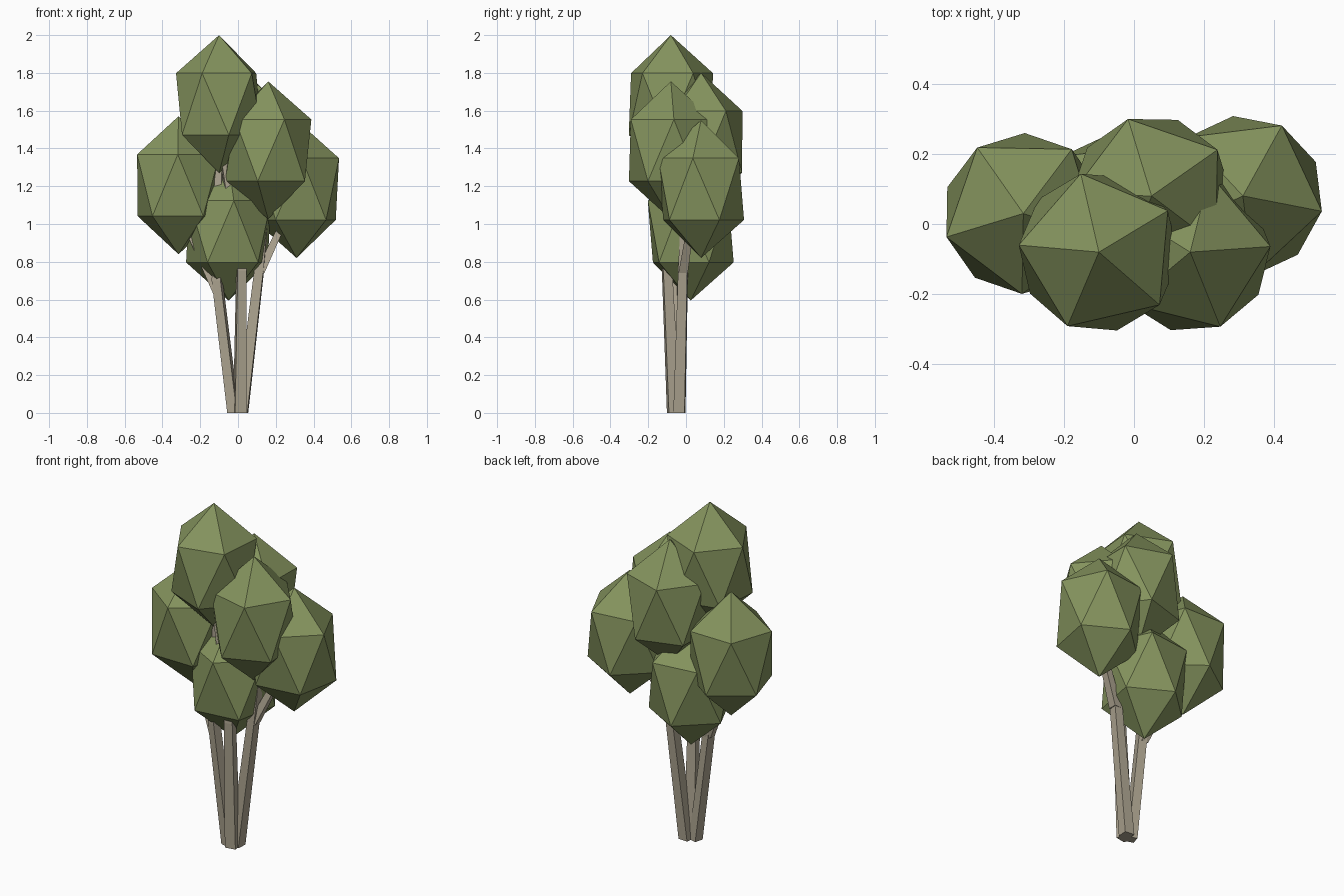
import bpy
import bmesh
import math
from mathutils import Matrix, Vector

cube = bpy.data.objects.get("Cube")
if cube:
    bpy.data.objects.remove(cube, do_unlink=True)


def make_material(name, color):
    mat = bpy.data.materials.new(name)
    mat.use_nodes = True
    mat.diffuse_color = color
    mat.node_tree.nodes["Principled BSDF"].inputs["Base Color"].default_value = color
    return mat


leaf = make_material("leaf green", (0.235, 0.296, 0.112, 1))
bark = make_material("pale bark", (0.41, 0.365, 0.275, 1))


def finish(bm, name, mat):
    bmesh.ops.recalc_face_normals(bm, faces=bm.faces)
    mesh = bpy.data.meshes.new(name)
    bm.to_mesh(mesh)
    bm.free()
    mesh.materials.append(mat)
    obj = bpy.data.objects.new(name, mesh)
    bpy.context.scene.collection.objects.link(obj)
    return obj


def foliage(name, center, turn):
    """Tall low-poly leaf cluster, turned about its upright axis."""
    bm = bmesh.new()
    bmesh.ops.create_icosphere(bm, subdivisions=1, radius=1)
    bmesh.ops.transform(bm, verts=bm.verts, matrix=Matrix.Translation(center)
                        @ Matrix.Rotation(math.radians(turn), 4, "Z")
                        @ Matrix.Diagonal((0.256, 0.256, 0.365, 1)))
    finish(bm, name, leaf)


def limb(name, points, radii, turn=45):
    """Four-sided tapered limb with level cross-sections along a path."""
    bm = bmesh.new()
    rings = []
    for point, radius in zip(points, radii):
        ring = []
        for i in range(4):
            a = math.radians(turn + 90 * i)
            offset = Vector((math.cos(a), math.sin(a), 0)) * radius
            ring.append(bm.verts.new(Vector(point) + offset))
        rings.append(ring)
    for low, high in zip(rings, rings[1:]):
        for i in range(4):
            j = (i + 1) % 4
            bm.faces.new((low[i], low[j], high[j], high[i]))
    bm.faces.new(rings[0])
    bm.faces.new(rings[-1])
    finish(bm, name, bark)


# Leaf clusters
foliage("foliage_top", (-0.10, -0.08, 1.635), 31)
foliage("foliage_front", (0.16, -0.08, 1.39), 4)
foliage("foliage_right", (-0.315, 0.03, 1.205), 53)
foliage("foliage_left", (0.31, 0.08, 1.185), 61)
foliage("foliage_back", (0.05, 0.08, 1.435), 35)
foliage("foliage_low", (-0.05, 0.025, 0.96), 61)

# Three stems spreading from one foot
limb("stem_front", [(0.01, -0.065, 0), (0.018, -0.10, 0.75), (-0.08, -0.08, 1.4)],
     [0.044, 0.034, 0.028], 55)
limb("stem_right", [(-0.025, -0.055, 0), (-0.11, -0.065, 0.7), (-0.10, -0.05, 1.3)],
     [0.037, 0.034, 0.025], 30)
limb("stem_left", [(0.022, -0.035, 0), (0.115, -0.015, 0.78), (0.155, 0.0, 1.2)],
     [0.042, 0.034, 0.025], 40)

# Side branches reaching into the leaves
limb("branch_right", [(-0.11, -0.06, 0.63), (-0.30, 0.0, 1.05)], [0.03, 0.022])
limb("branch_left", [(0.115, -0.015, 0.74), (0.25, 0.03, 1.03)], [0.035, 0.025])
limb("branch_front", [(0.018, -0.10, 0.75), (0.06, -0.05, 1.35)], [0.03, 0.022])
